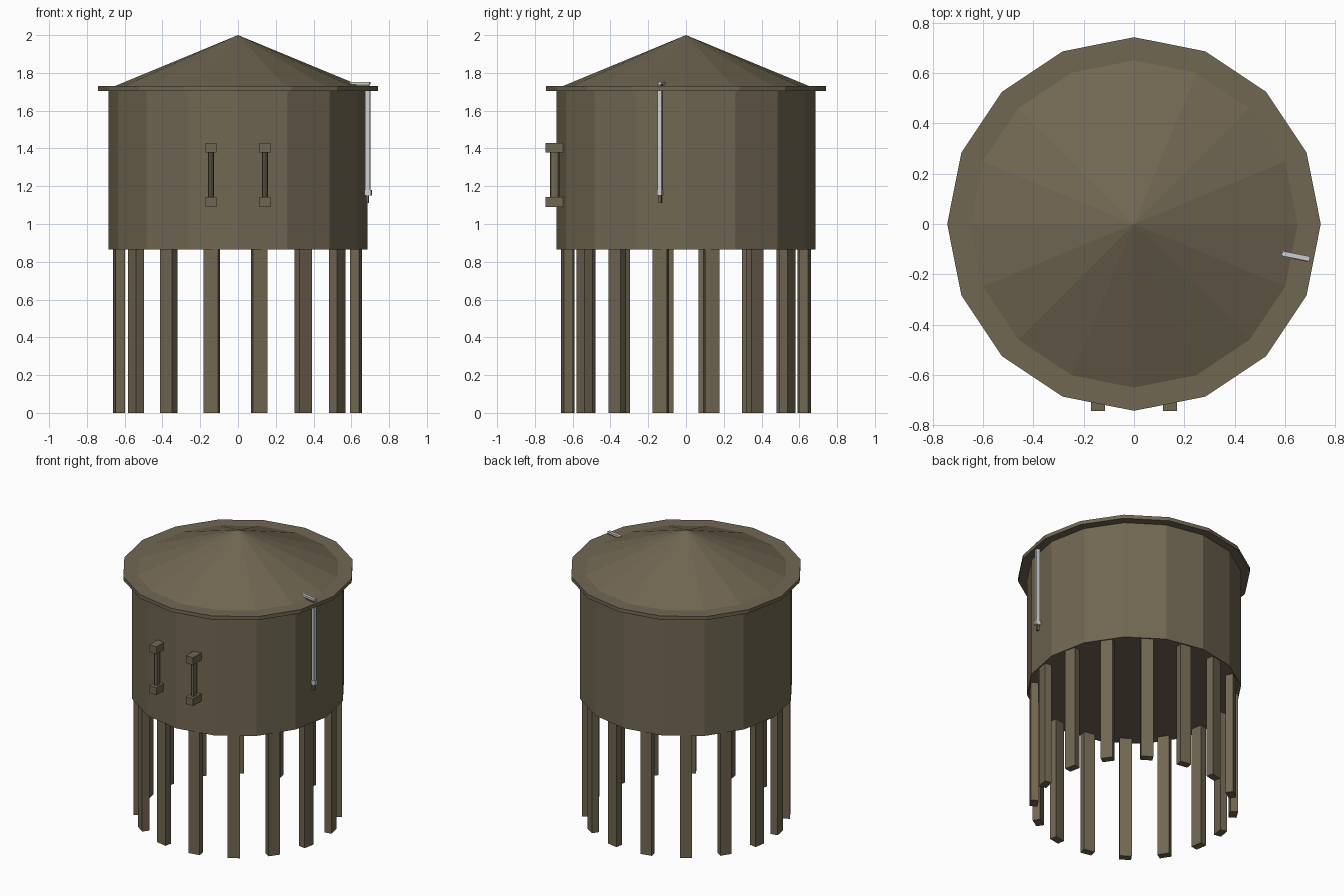
import bpy
from math import radians, cos, sin
from mathutils import Matrix

if "Cube" in bpy.data.objects:
    bpy.data.objects.remove(bpy.data.objects["Cube"])


def material(name, rgb):
    m = bpy.data.materials.new(name)
    m.diffuse_color = (*rgb, 1)
    m.use_nodes = True
    m.node_tree.nodes["Principled BSDF"].inputs["Base Color"].default_value = m.diffuse_color
    return m


WOOD = material("weathered brown", (0.165, 0.135, 0.085))
GREY = material("light grey", (0.60, 0.61, 0.64))


def drum(name, r1, r2, z0, z1, sides=16, x=0, y=0, mat=WOOD):
    bpy.ops.mesh.primitive_cone_add(vertices=sides, radius1=r1, radius2=r2,
                                    depth=z1 - z0, location=(x, y, (z0 + z1) / 2))
    ob = bpy.context.object
    ob.name = name
    ob.data.materials.append(mat)
    return ob


def box(name, lo, hi, mat=WOOD, turn=0):
    """Box between two corners, turned about the world z axis."""
    bpy.ops.mesh.primitive_cube_add(size=1)
    ob = bpy.context.object
    ob.name = name
    size = [b - a for a, b in zip(lo, hi)]
    mid = [(a + b) / 2 for a, b in zip(lo, hi)]
    ob.data.transform(Matrix.Rotation(radians(turn), 4, 'Z')
                      @ Matrix.Translation(mid) @ Matrix.Diagonal((*size, 1)))
    ob.data.materials.append(mat)
    return ob


# Tank, eave and roof: sixteen sides with a corner on each axis
# (cone corners start on +y, so the quarter turns line up)
drum("tank", 0.685, 0.685, 0.865, 1.706)
drum("eave", 0.742, 0.742, 1.705, 1.731)
drum("roof", 0.65, 0.0, 1.731, 2.0)

# Ring of posts, mirrored front to back
for k in range(8):
    for side in (1, -1):
        a = 180 + side * (9.8 + 22.58 * k)
        box("post", (0.614, -0.039, 0), (0.664, 0.039, 0.867), turn=a)

# Two handles on the front
for x in (-0.143, 0.143):
    for z in (1.09, 1.378):
        box("handle_block", (x - 0.028, -0.743, z), (x + 0.028, -0.65, z + 0.052))
    bar = drum("handle_bar", 1, 1, 1.13, 1.39, 8, x, -0.695)
    bar.scale = (0.015, 0.026, 1)

# Level gauge on the right side: rod, lower weight, roof arm
G = -11.25
box("gauge_rod", (0.688, -0.011, 1.16), (0.714, 0.011, 1.707), GREY, G)
box("gauge_collar", (0.684, -0.012, 1.15), (0.72, 0.012, 1.18), GREY, G)
box("gauge_tip", (0.691, -0.007, 1.11), (0.707, 0.007, 1.16), WOOD, G)
box("gauge_arm", (0.6, -0.010, 1.738), (0.712, 0.010, 1.753), GREY, G)
box("gauge_arm_base", (0.64, -0.013, 1.728), (0.71, 0.004, 1.739), WOOD, G)
